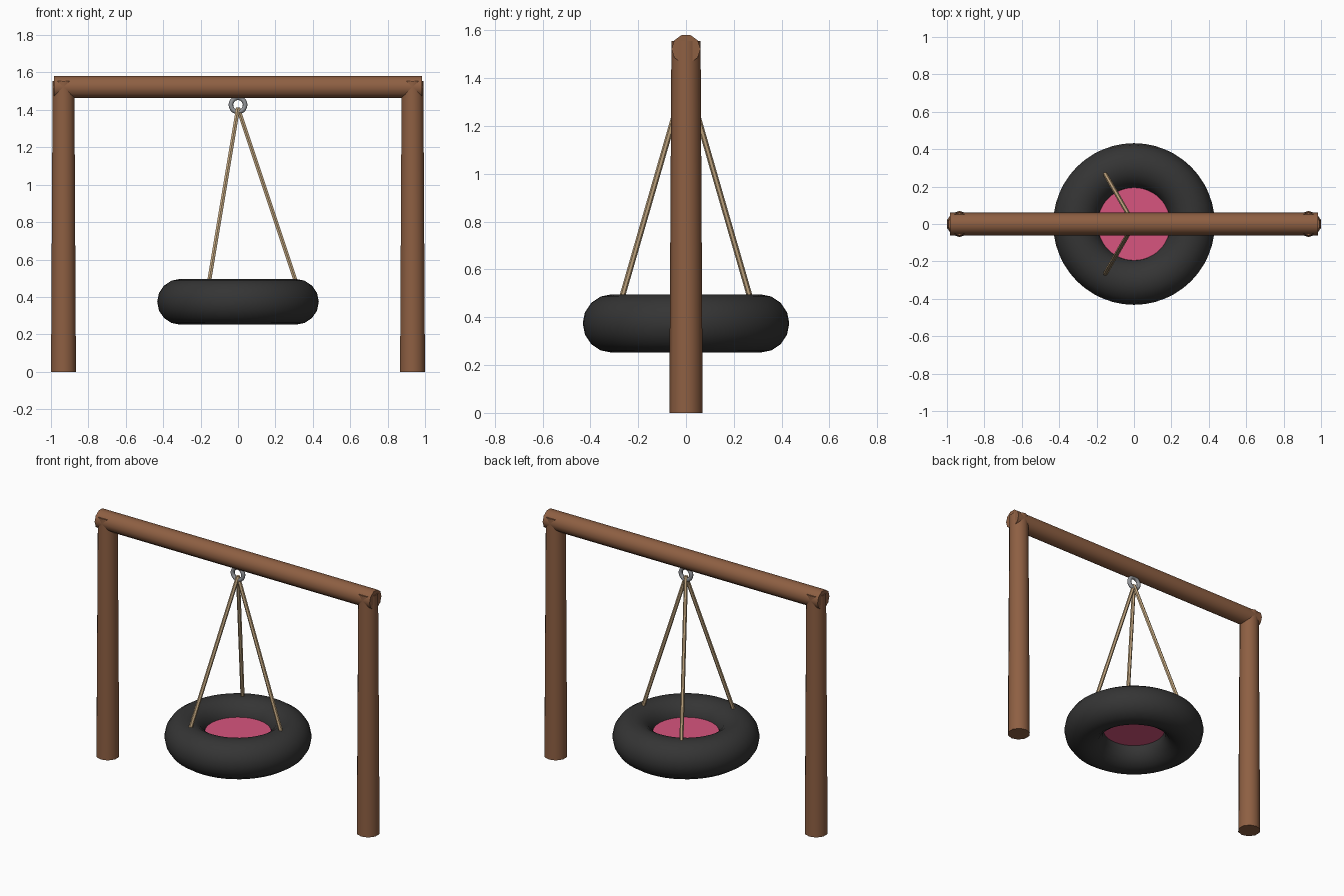
import bpy
from math import pi, cos, sin, radians
from mathutils import Vector

if "Cube" in bpy.data.objects:
    bpy.data.objects.remove(bpy.data.objects["Cube"])


def material(name, rgb):
    m = bpy.data.materials.new(name)
    m.diffuse_color = (*rgb, 1)
    m.use_nodes = True
    m.node_tree.nodes["Principled BSDF"].inputs["Base Color"].default_value = m.diffuse_color
    return m


wood = material("wood", (0.27, 0.115, 0.055))
rubber = material("rubber", (0.035, 0.035, 0.035))
cord = material("cord", (0.58, 0.41, 0.23))
pink = material("pink", (0.68, 0.09, 0.21))
steel = material("steel", (0.3, 0.31, 0.33))


def finish(name, mat):
    ob = bpy.context.object
    ob.name = name
    ob.data.materials.append(mat)
    bpy.ops.object.shade_smooth_by_angle(angle=radians(50))
    return ob


def rod(name, a, b, r1, r2, sides, mat):
    """Tapered round bar from a (radius r1) to b (radius r2)."""
    a, b = Vector(a), Vector(b)
    d = b - a
    # tilt away from z with an Euler turn so that corners keep pointing along y
    theta = d.angle(Vector((0, 0, 1)))
    phi = 0 if d.xy.length < 1e-6 else d.to_track_quat('Z', 'Y').to_matrix().col[2].xy.angle_signed(Vector((1, 0)))
    bpy.ops.mesh.primitive_cone_add(vertices=sides, radius1=r1, radius2=r2,
                                    depth=d.length, location=(a + b) / 2,
                                    rotation=(0, theta, phi))
    return finish(name, mat)


def ring(name, loc, rot, major, minor, n_major, n_minor, mat):
    bpy.ops.mesh.primitive_torus_add(location=loc, rotation=rot, major_radius=major,
                                     minor_radius=minor, major_segments=n_major,
                                     minor_segments=n_minor)
    return finish(name, mat)


# Frame: two tapered posts and a cross beam
for side, s in (("left", -1), ("right", 1)):
    rod(side + "_post", (s * 0.933, 0, 0), (s * 0.933, 0, 1.555), 0.07, 0.061, 10, wood)
rod("cross_beam", (-0.985, 0, 1.522), (0.985, 0, 1.522), 0.061, 0.061, 10, wood)

# Hanging ring under the beam
ring("hanging_ring", (0, 0, 1.427), (pi / 2, 0, 0), 0.038, 0.0125, 20, 8, steel)

# Tyre and the round seat inside it
ring("tyre", (0, 0, 0.374), (0, 0, 0), 0.31, 0.122, 48, 16, rubber)
bpy.ops.mesh.primitive_cylinder_add(vertices=32, radius=0.205, depth=0.035,
                                    location=(0, 0, 0.389))
finish("seat", pink)

# Three ropes from the ring to the tyre
for i in range(3):
    t = i * 2 * pi / 3
    foot = (0.312 * cos(t), 0.312 * sin(t), 0.475)
    rod(f"rope_{i + 1}", foot, (0, 0, 1.41), 0.012, 0.012, 6, cord)
